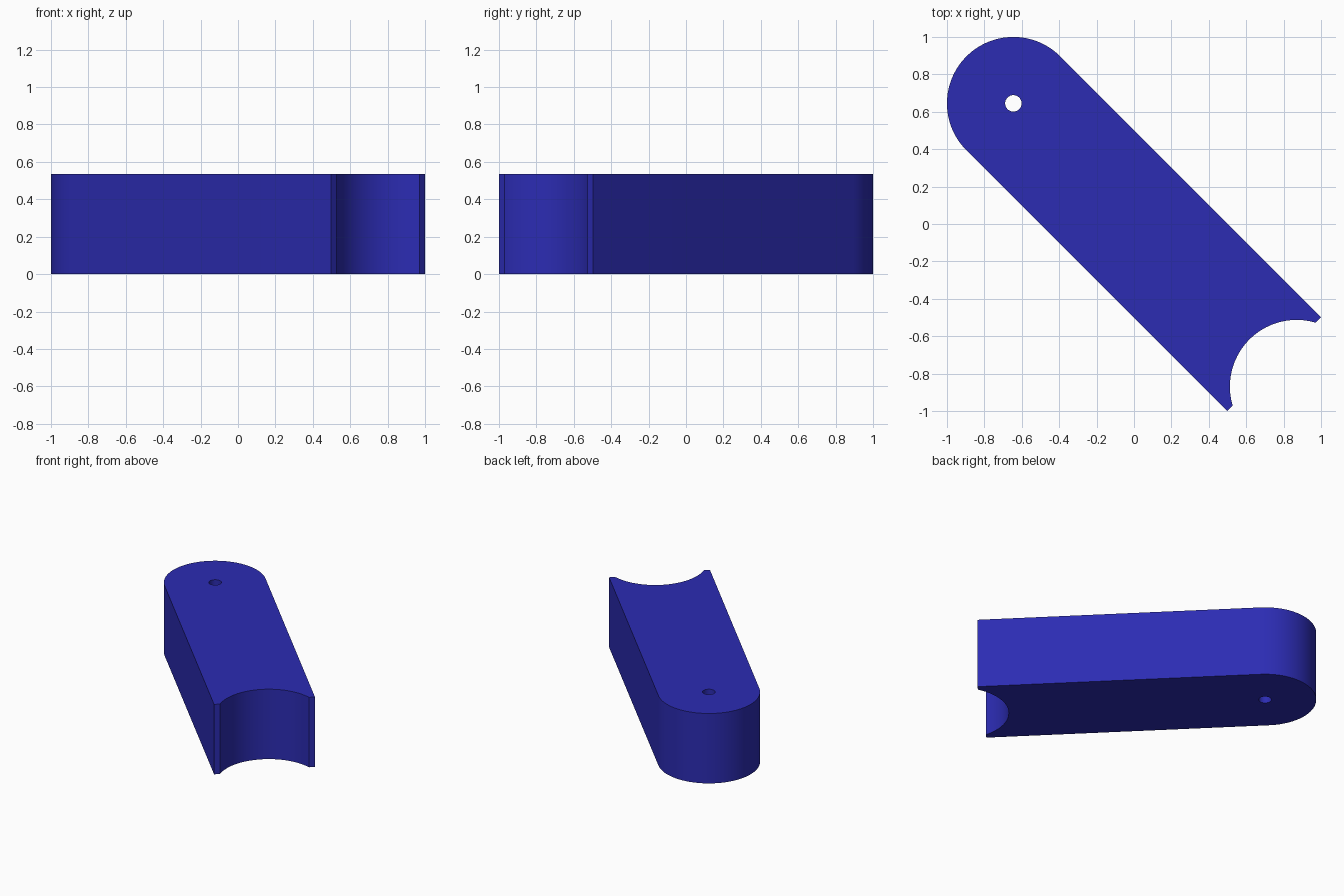
import bpy, bmesh
from math import sin, cos, pi, asin
from mathutils import Matrix

if "Cube" in bpy.data.objects:
    bpy.data.objects.remove(bpy.data.objects["Cube"])

H = 0.535            # thickness
R = 0.355            # rounded end radius / half width
U0 = -0.645 * 2 ** 0.5   # rounded end and hole centre along the arm
U1 = 1.059           # flat tips at the notched end
NC, NR = 1.230, 0.357    # notch centre and radius
HOLE_R = 0.044


def arc(cx, r, a0, a1, n):
    return [(cx + r * cos(a0 + (a1 - a0) * i / n), r * sin(a0 + (a1 - a0) * i / n))
            for i in range(n + 1)]


# Arm outline along its own axis: rounded end, then the concave notch
half = asin(((NR ** 2 - (NC - U1) ** 2) ** 0.5) / NR)
outline = arc(U0, R, pi / 2, 3 * pi / 2, 64)
outline += [(U1, -R)]
outline += arc(NC, NR, pi + half, pi - half, 48)
outline += [(U1, R)]
hole = arc(U0, HOLE_R, 0, 2 * pi, 32)[:-1]

bm = bmesh.new()
edges = []
for loop in (outline, hole):
    vs = [bm.verts.new((x, y, 0)) for x, y in loop]
    edges += [bm.edges.new((vs[i - 1], vs[i])) for i in range(len(vs))]
bmesh.ops.triangle_fill(bm, edges=edges, use_beauty=True, normal=(0, 0, 1))

# Thicken the profile and turn it to the diagonal
ext = bmesh.ops.extrude_face_region(bm, geom=bm.faces[:], use_keep_orig=True)
top = [g for g in ext["geom"] if isinstance(g, bmesh.types.BMVert)]
bmesh.ops.translate(bm, verts=top, vec=(0, 0, H))
bmesh.ops.recalc_face_normals(bm, faces=bm.faces[:])
bmesh.ops.transform(bm, matrix=Matrix.Rotation(-pi / 4, 4, 'Z'), verts=bm.verts[:])

mesh = bpy.data.meshes.new("link_arm")
bm.to_mesh(mesh)
bm.free()
arm = bpy.data.objects.new("link_arm", mesh)
bpy.context.collection.objects.link(arm)

# Blue finish and smooth curved walls
mat = bpy.data.materials.new("blue")
mat.diffuse_color = (0.025, 0.025, 0.45, 1)
mat.use_nodes = True
mat.node_tree.nodes["Principled BSDF"].inputs["Base Color"].default_value = mat.diffuse_color
mesh.materials.append(mat)
bpy.context.view_layer.objects.active = arm
arm.select_set(True)
bpy.ops.object.shade_smooth_by_angle(angle=pi / 6)
